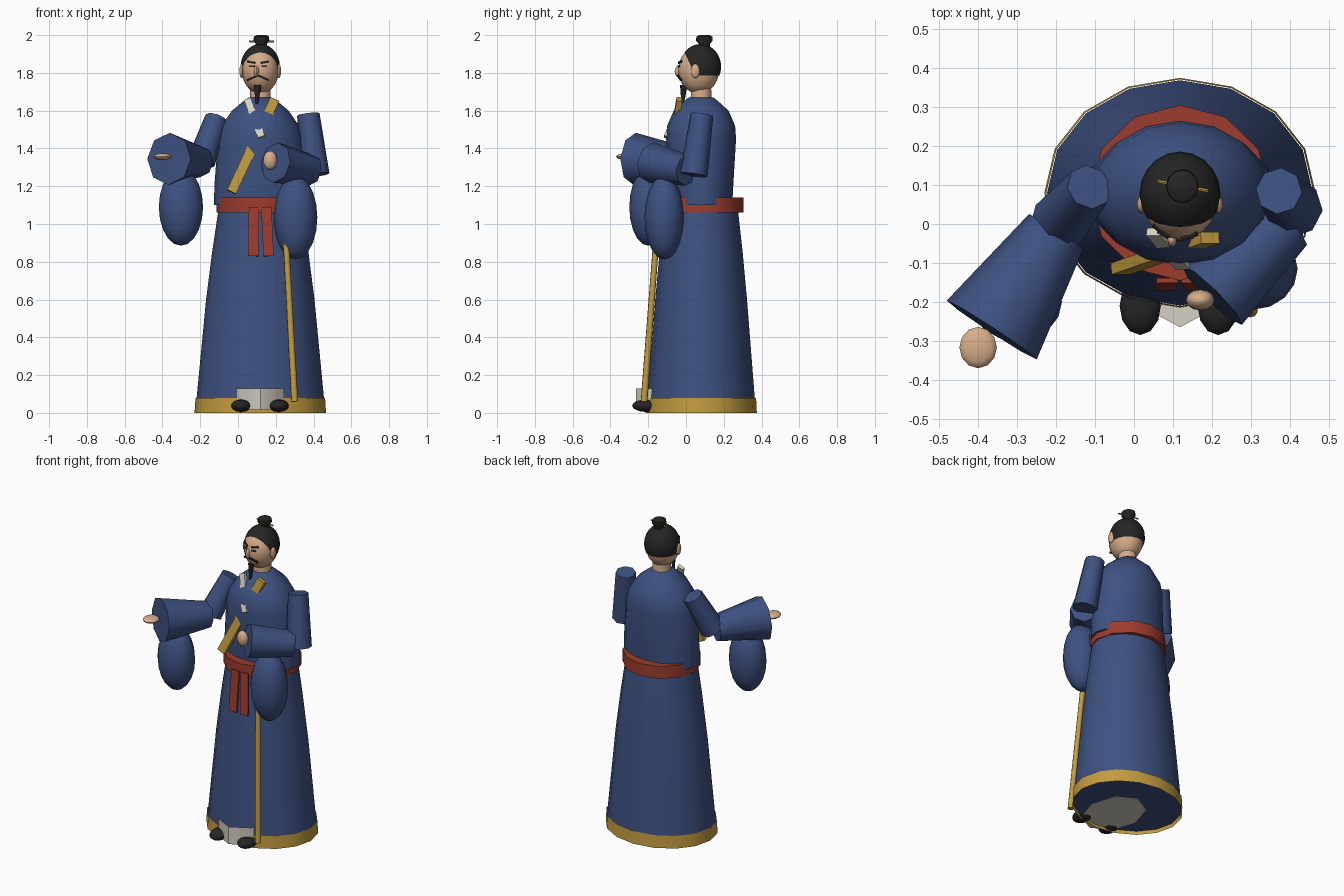
import bpy, bmesh, math
from mathutils import Vector, Matrix

if "Cube" in bpy.data.objects:
    bpy.data.objects.remove(bpy.data.objects["Cube"], do_unlink=True)


def material(name, rgb):
    m = bpy.data.materials.new(name)
    m.use_nodes = True
    m.diffuse_color = (*rgb, 1)
    m.node_tree.nodes["Principled BSDF"].inputs["Base Color"].default_value = (*rgb, 1)
    return m


BLUE = material("robe blue", (0.047, 0.083, 0.22))
GOLD = material("gold", (0.54, 0.33, 0.05))
RED = material("sash red", (0.34, 0.045, 0.026))
SKIN = material("skin", (0.68, 0.42, 0.26))
WHITE = material("off white", (0.68, 0.64, 0.55))
BLACK = material("black", (0.018, 0.018, 0.018))

CX, CY = 0.118, 0.08   # body axis


def finish(name, bm, mat, angle=50):
    bmesh.ops.recalc_face_normals(bm, faces=bm.faces)
    mesh = bpy.data.meshes.new(name)
    bm.to_mesh(mesh)
    bm.free()
    mesh.materials.append(mat)
    ob = bpy.data.objects.new(name, mesh)
    bpy.context.collection.objects.link(ob)
    bpy.ops.object.select_all(action="DESELECT")
    ob.select_set(True)
    bpy.context.view_layer.objects.active = ob
    if angle:
        bpy.ops.object.shade_smooth_by_angle(angle=math.radians(angle))
    return ob


def lathe(name, mat, profile, sides, center=(CX, CY), bottom=False, top=False):
    """Elliptical rings from (z, x radius, y radius) rows."""
    bm = bmesh.new()
    rings = []
    for z, rx, ry in profile:
        ring = []
        for i in range(sides):
            a = math.tau * i / sides - math.pi / 2
            ring.append(bm.verts.new((center[0] + rx * math.cos(a), center[1] + ry * math.sin(a), z)))
        rings.append(ring)
    for low, high in zip(rings, rings[1:]):
        for i in range(sides):
            j = (i + 1) % sides
            bm.faces.new((low[i], low[j], high[j], high[i]))
    if bottom:
        bm.faces.new(rings[0])
    if top:
        bm.faces.new(rings[-1])
    return finish(name, bm, mat)


def frame(p0, p1):
    d = p1 - p0
    return Matrix.Translation((p0 + p1) / 2) @ d.to_track_quat("Z", "Y").to_matrix().to_4x4()


def tube(name, mat, p0, p1, r0, r1, sides=8):
    p0, p1 = Vector(p0), Vector(p1)
    bm = bmesh.new()
    bmesh.ops.create_cone(bm, cap_ends=True, segments=sides, radius1=r0, radius2=r1,
                          depth=(p1 - p0).length, matrix=frame(p0, p1))
    return finish(name, bm, mat)


def bar(name, mat, p0, p1, width, thick):
    """Flat strip between two points, its face towards the front."""
    p0, p1 = Vector(p0), Vector(p1)
    z = (p1 - p0).normalized()
    x = Vector((0, -1, 0)).cross(z).normalized()
    rot = Matrix((x, z.cross(x), z)).transposed().to_4x4()
    size = Matrix.Diagonal((width, thick, (p1 - p0).length, 1))
    bm = bmesh.new()
    bmesh.ops.create_cube(bm, size=1, matrix=Matrix.Translation((p0 + p1) / 2) @ rot @ size)
    return finish(name, bm, mat, 0)


def ball(name, mat, center, radii, u=16, v=10, cut=None):
    bm = bmesh.new()
    bmesh.ops.create_uvsphere(bm, u_segments=u, v_segments=v, radius=1,
                              matrix=Matrix.Translation(center) @ Matrix.Diagonal((*radii, 1)))
    for point, normal in cut or ():
        bmesh.ops.bisect_plane(bm, geom=bm.verts[:] + bm.edges[:] + bm.faces[:],
                               plane_co=point, plane_no=normal, clear_outer=True)
    return finish(name, bm, mat)


# Robe: skirt, hem, underskirt, torso, sash
lathe("skirt", BLUE, [(0.02, 0.341, 0.289), (0.08, 0.337, 0.284), (0.6, 0.287, 0.243),
                      (0.85, 0.255, 0.22), (1.12, 0.215, 0.19)], 16, bottom=True)
lathe("hem", GOLD, [(0, 0.348, 0.295), (0.08, 0.343, 0.291)], 16)
lathe("underskirt", WHITE, [(0.018, 0.167, 0.22), (0.13, 0.167, 0.22)], 8,
      center=(CX, -0.045), bottom=True)
lathe("torso", BLUE, [(1.1, 0.245, 0.165), (1.2, 0.243, 0.17), (1.45, 0.225, 0.185),
                      (1.52, 0.205, 0.18), (1.6, 0.15, 0.145), (1.65, 0.09, 0.09),
                      (1.67, 0.06, 0.065)], 16, bottom=True, top=True)
lathe("sash", RED, [(1.06, 0.232, 0.225), (1.14, 0.232, 0.225)], 12, bottom=True, top=True)
for side, x0, x1 in (("right", 0.085, 0.08), ("left", 0.15, 0.162)):
    bar(side + "_sash_tail", RED, (x0, -0.145, 1.09), (x1, -0.165, 0.83), 0.055, 0.012)

# Crossed collar bands
bar("gold_collar", GOLD, (0.195, -0.035, 1.66), (-0.035, -0.115, 1.17), 0.052, 0.03)
bar("white_collar", WHITE, (0.05, -0.02, 1.66), (0.125, -0.107, 1.46), 0.038, 0.02)

# Arms: upper sleeve, flared forearm sleeve, hanging drape, hand
arms = {
    "right": dict(shoulder=(-0.115, 0.095, 1.56), low=(-0.195, 0.0, 1.33),
                  elbow=(-0.2, -0.02, 1.33), cuff=(-0.365, -0.272, 1.345), radius=0.138,
                  drape=(-0.302, -0.2, 1.09), drape_size=(0.117, 0.1, 0.205),
                  hand=(-0.4, -0.317, 1.357), hand_size=(0.048, 0.053, 0.018)),
    "left": dict(shoulder=(0.372, 0.085, 1.58), low=(0.41, 0.04, 1.26),
                 elbow=(0.385, 0.005, 1.285), cuff=(0.2, -0.183, 1.325), radius=0.108,
                 drape=(0.305, -0.115, 1.035), drape_size=(0.115, 0.105, 0.222),
                 hand=(0.17, -0.195, 1.337), hand_size=(0.037, 0.027, 0.05)),
}
for side, a in arms.items():
    tube(side + "_upper_sleeve", BLUE, a["shoulder"], a["low"], 0.06, 0.075)
    tube(side + "_forearm_sleeve", BLUE, a["elbow"], a["cuff"], 0.083, a["radius"])
    ball(side + "_sleeve_drape", BLUE, a["drape"], a["drape_size"])
    ball(side + "_hand", SKIN, a["hand"], a["hand_size"], 12, 8)

# Staff and shoes
tube("staff", GOLD, (0.3, -0.222, 0.06), (0.252, -0.155, 0.95), 0.018, 0.016)
for side, x in (("right", 0.016), ("left", 0.216)):
    ball(side + "_shoe", BLACK, (x, -0.21, 0.038), (0.053, 0.075, 0.033), 12, 8)

# Head
HEAD, SIZE = Vector((CX, 0.067, 1.815)), Vector((0.098, 0.108, 0.125))
tube("neck", SKIN, (CX, CY, 1.64), (CX, CY, 1.76), 0.056, 0.052, 12)
ball("head", SKIN, HEAD, SIZE, 20, 14)
for side, s in (("right", -1), ("left", 1)):
    ball(side + "_ear", SKIN, (CX + s * 0.098, 0.05, 1.81), (0.013, 0.024, 0.038), 10, 8)

# Hair, topknot and hairpin
ball("hair", BLACK, (CX, 0.077, 1.832), (0.104, 0.109, 0.121), 20, 14,
     cut=[((CX, 0.05, 1.785), (0, -0.9, -0.42)), ((CX, 0, 1.785), (0, 0, -1))])
lathe("topknot", BLACK, [(1.93, 0.032, 0.032), (1.955, 0.03, 0.03), (1.97, 0.042, 0.044),
                         (1.992, 0.04, 0.042), (2.0, 0.026, 0.028)], 12,
      center=(0.124, 0.097), bottom=True, top=True)
tube("hairpin", GOLD, (0.06, 0.11, 1.967), (0.19, 0.085, 1.967), 0.005, 0.005, 6)


def on_face(x, z, lift=0.002):
    """Point on the front of the head."""
    u, w = (x - HEAD.x) / SIZE.x, (z - HEAD.z) / SIZE.z
    return (x, HEAD.y - SIZE.y * math.sqrt(max(0, 1 - u * u - w * w)) - lift, z)


# Face, turned slightly to its right
FX = 0.106
ball("nose", SKIN, (FX - 0.008, -0.04, 1.808), (0.013, 0.02, 0.03), 8, 6)
for side, s in (("right", -1), ("left", 1)):
    bar(side + "_brow", BLACK, on_face(FX + s * 0.016, 1.853), on_face(FX + s * 0.056, 1.86), 0.011, 0.009)
    bar(side + "_eye", BLACK, on_face(FX + s * 0.018, 1.836), on_face(FX + s * 0.046, 1.834), 0.008, 0.006)
    bar(side + "_moustache", BLACK, on_face(FX + s * 0.004, 1.785, 0.005),
        on_face(FX + s * 0.056, 1.762, 0.008), 0.011, 0.009)
tube("beard", BLACK, (0.1, -0.018, 1.63), (0.104, -0.012, 1.735), 0.006, 0.02)
